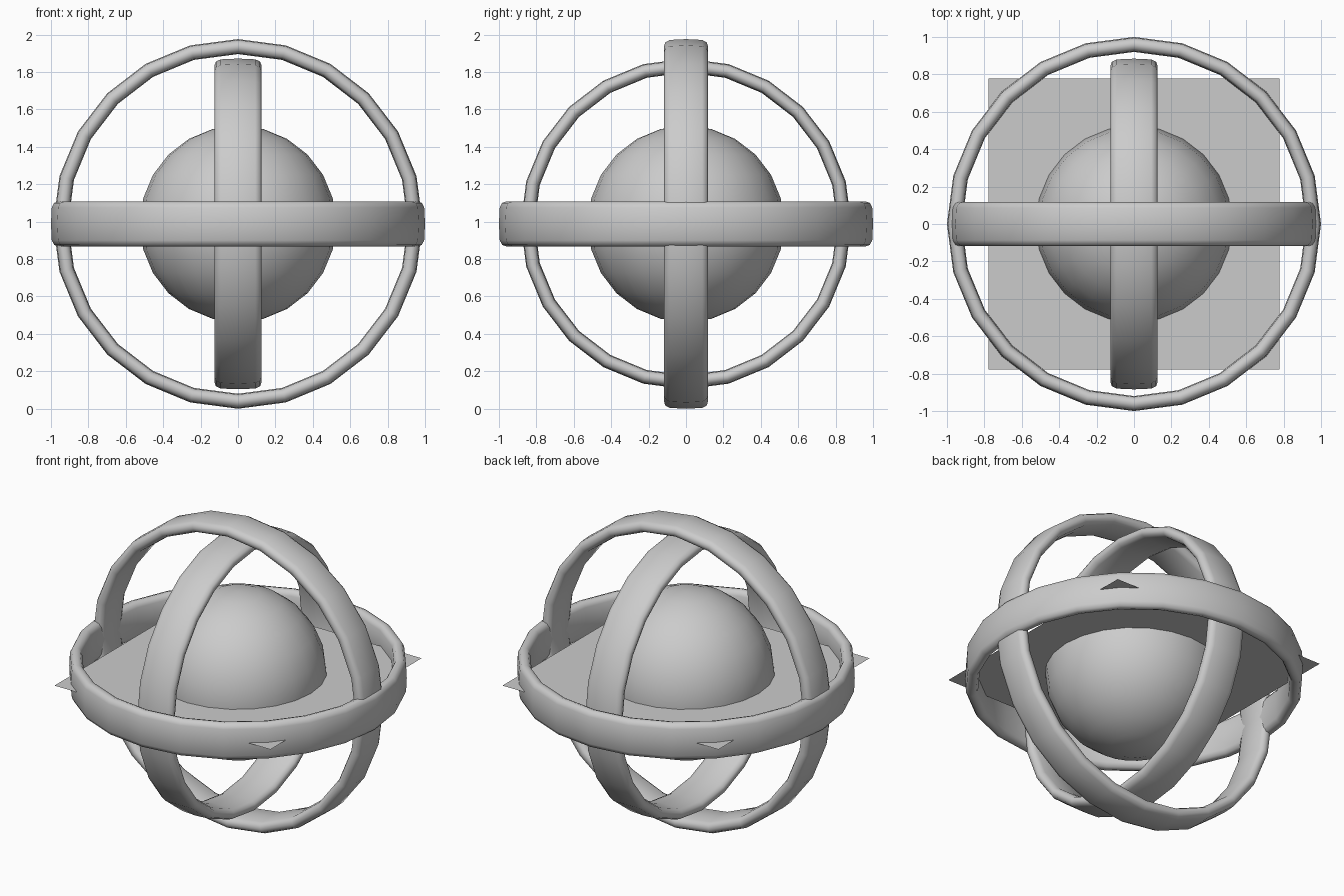
import bpy, bmesh, math
from mathutils import Matrix

if "Cube" in bpy.data.objects:
    bpy.data.objects.remove(bpy.data.objects["Cube"])

CZ = 0.988  # common centre height


def finish(name, bm, rot=Matrix(), angle=None):
    bmesh.ops.transform(bm, matrix=Matrix.Translation((0, 0, CZ)) @ rot, verts=bm.verts)
    me = bpy.data.meshes.new(name)
    bm.to_mesh(me)
    bm.free()
    ob = bpy.data.objects.new(name, me)
    bpy.context.collection.objects.link(ob)
    if angle:
        bpy.ops.object.select_all(action='DESELECT')
        ob.select_set(True)
        bpy.context.view_layer.objects.active = ob
        bpy.ops.object.shade_smooth_by_angle(angle=math.radians(angle))
    return ob


def band(name, outer, width, thick, rot, n=24, m=12):
    """Closed ring with a wide, thin, rounded cross-section."""
    bm = bmesh.new()
    loops = []
    for i in range(n):
        a = math.tau * i / n
        loop = []
        for j in range(m):
            t = math.tau * j / m
            c, s = math.cos(t), math.sin(t)
            r = outer - thick / 2 + thick / 2 * math.copysign(abs(c) ** 0.8, c)
            h = width / 2 * math.copysign(abs(s) ** 0.45, s) if abs(s) > 1e-6 else 0
            loop.append(bm.verts.new((r * math.cos(a), r * math.sin(a), h)))
        loops.append(loop)
    for i in range(n):
        p, q = loops[i], loops[(i + 1) % n]
        for j in range(m):
            k = (j + 1) % m
            bm.faces.new((p[j], q[j], q[k], p[k]))
    bmesh.ops.recalc_face_normals(bm, faces=bm.faces)
    return finish(name, bm, rot, 60)


# Three crossing rings
band("horizontal_ring", 1.0, 0.24, 0.08, Matrix())
band("outer_upright_ring", 0.988, 0.236, 0.08, Matrix.Rotation(math.pi / 2, 4, 'X'))
band("inner_upright_ring", 0.884, 0.252, 0.075, Matrix.Rotation(math.pi / 2, 4, 'Y'))

# Central globe
bm = bmesh.new()
bmesh.ops.create_uvsphere(bm, u_segments=24, v_segments=12, radius=0.525)
finish("globe", bm, angle=60)

# Thin square sheet through the middle
bm = bmesh.new()
bmesh.ops.create_grid(bm, x_segments=1, y_segments=1, size=0.778)
finish("square_sheet", bm)
